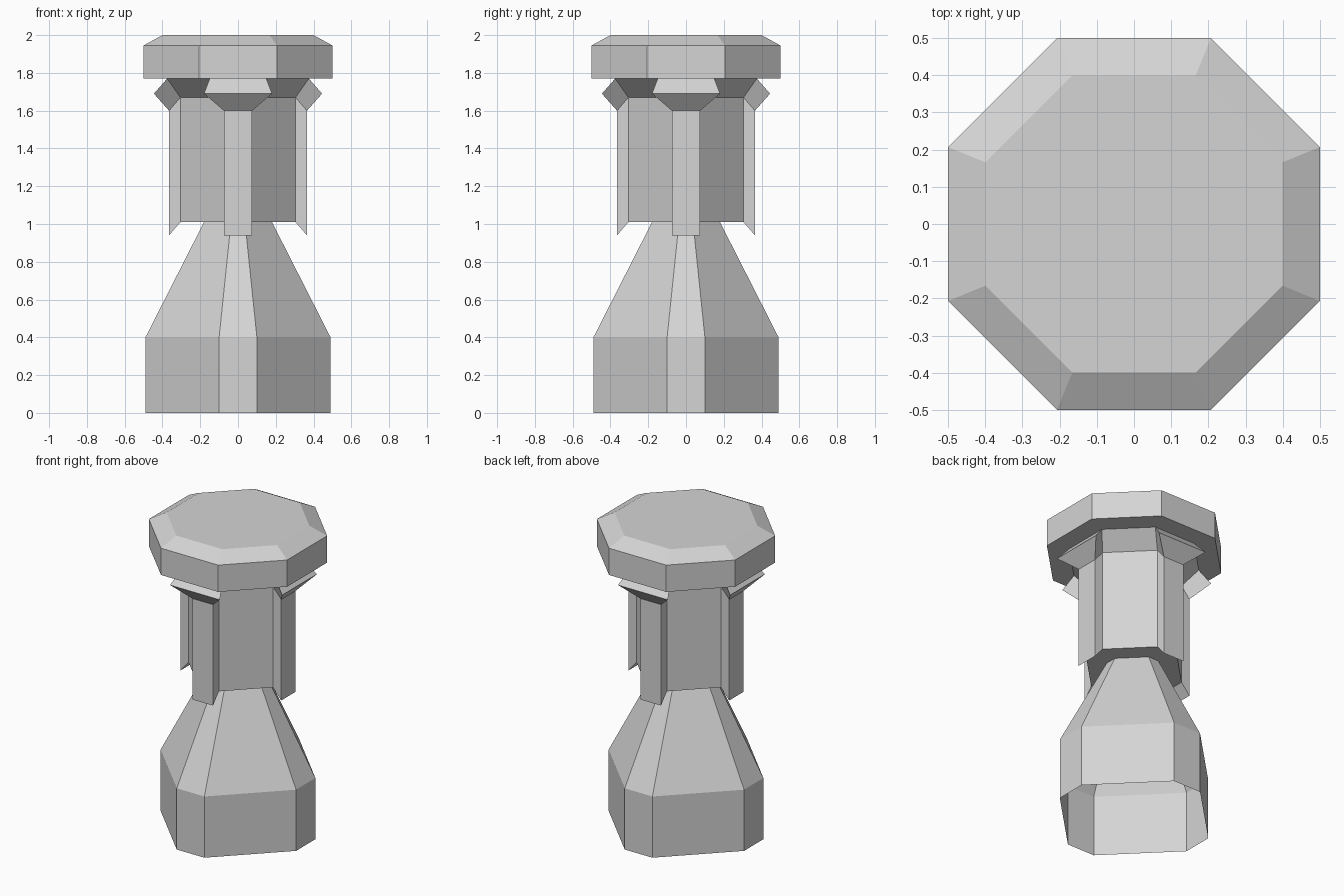
import bpy, math
from mathutils import Matrix

cube = bpy.data.objects.get("Cube")
if cube:
    bpy.data.objects.remove(cube, do_unlink=True)

stone = bpy.data.materials.new("light_grey")
stone.use_nodes = True
GREY = (0.66, 0.66, 0.66, 1)
stone.diffuse_color = GREY
stone.node_tree.nodes["Principled BSDF"].inputs["Base Color"].default_value = GREY


def add_part(name, verts, faces):
    mesh = bpy.data.meshes.new(name)
    mesh.from_pydata(verts, [], faces)
    mesh.materials.append(stone)
    obj = bpy.data.objects.new(name, mesh)
    bpy.context.collection.objects.link(obj)
    return obj


def ring(reach, half, z):
    """Eight-sided outline: faces of width 2*half on the axes, diagonals between."""
    pts = []
    for i in range(4):
        turn = Matrix.Rotation(i * math.pi / 2, 3, 'Z')
        for y in (-half, half):
            pts.append(tuple(turn @ Matrix.Translation((reach, y, z)).translation))
    return pts


def loft(name, profile, bottom=False, top=False):
    """Skin a stack of rings, from the bottom up."""
    verts = [p for level in profile for p in ring(*level)]
    faces = []
    for k in range(len(profile) - 1):
        for i in range(8):
            j = (i + 1) % 8
            faces.append((k * 8 + i, k * 8 + j, k * 8 + 8 + j, k * 8 + 8 + i))
    if bottom:
        faces.append(tuple(reversed(range(8))))
    if top:
        faces.append(tuple(range(len(verts) - 8, len(verts))))
    return add_part(name, verts, faces)


# Hollow foot with its tapering neck
loft("base", [(0.49, 0.10, 0), (0.49, 0.10, 0.40), (0.18, 0.037, 1.01)])

# Column: underside ledge, shaft and flared head
loft("column", [(0.18, 0.037, 1.01), (0.305, 0.075, 1.01),
                (0.305, 0.075, 1.67), (0.375, 0.15, 1.77)])

# Bevelled cap
loft("cap", [(0.5, 0.207, 1.77), (0.5, 0.207, 1.945), (0.4, 0.166, 2.0)],
     bottom=True, top=True)

# Four ribs, each ending in a widening bracket under the cap
outer = [(0.365, 0.075, 0.94), (0.365, 0.075, 1.60), (0.445, 0.18, 1.69)]
inner = [(0.305, 0.075, 1.01), (0.305, 0.075, 1.67), (0.375, 0.15, 1.77)]
rib_verts = [(x, s * h, z) for x, h, z in outer + inner for s in (-1, 1)]
rib_faces = [(0, 6, 7, 1), (4, 5, 11, 10)]          # slanted bottom and top
for k in (0, 2):
    rib_faces.append((k, k + 1, k + 3, k + 2))      # outer face
    rib_faces.append((k, k + 2, k + 8, k + 6))      # one side
    rib_faces.append((k + 1, k + 7, k + 9, k + 3))  # other side
for i, side in enumerate(("left", "back", "right", "front")):
    rib = add_part(side + "_rib", rib_verts, rib_faces)
    rib.data.transform(Matrix.Rotation(i * math.pi / 2, 4, 'Z'))
